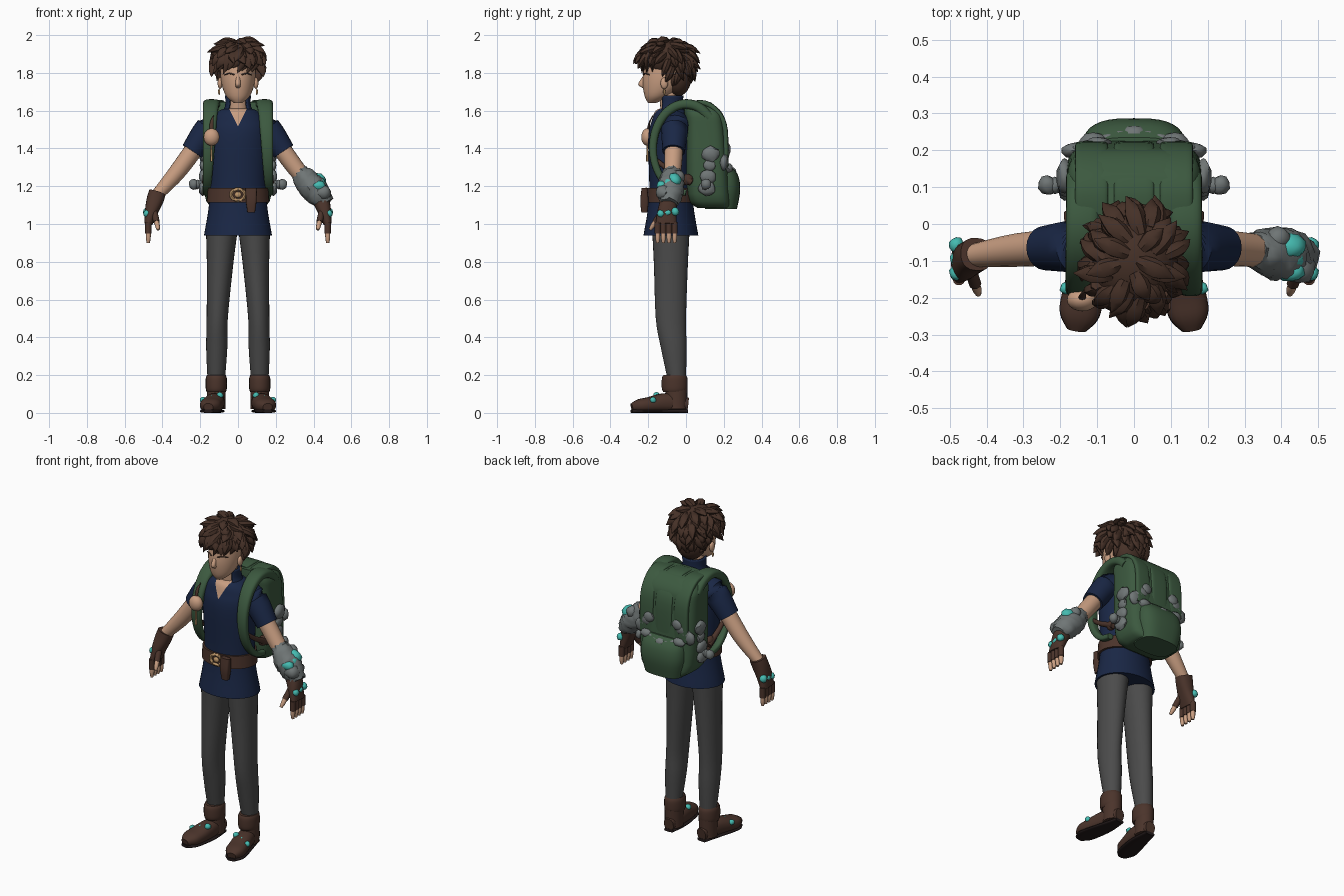
import bpy, bmesh, math, random
from math import sin, cos, pi, sqrt
from mathutils import Vector, Matrix

random.seed(4)
default_cube = bpy.data.objects.get("Cube")
if default_cube:
    bpy.data.objects.remove(default_cube, do_unlink=True)


def material(name, *rgb):
    mat = bpy.data.materials.new(name)
    mat.use_nodes = True
    mat.diffuse_color = (*rgb, 1)
    mat.node_tree.nodes["Principled BSDF"].inputs["Base Color"].default_value = (*rgb, 1)
    return mat


skin = material("skin", .58, .34, .22)
hair = material("hair_brown", .06, .03, .02)
navy = material("navy_cloth", .01, .02, .06)
trouser_grey = material("trouser_grey", .07, .07, .07)
leather = material("brown_leather", .07, .034, .024)
dark_sole = material("dark_sole", .016, .01, .01)
green = material("pack_green", .045, .1, .05)
stone = material("stone_grey", .16, .18, .18)
teal = material("teal_crystal", .06, .5, .44)
brass = material("brass", .5, .3, .14)


def smooth_path(rows, steps):
    """Smoothly interpolate rows of position and radii."""
    padded = [rows[0], *rows, rows[-1]]
    for before, start, end, after in zip(padded, padded[1:], padded[2:], padded[3:]):
        leave, arrive = (end - before) / 2, (after - start) / 2
        for step in range(steps):
            t = step / steps
            ease = t * t * (3 - 2 * t)
            yield start.lerp(end, ease) + leave * t * (1 - t) ** 2 - arrive * t * t * (1 - t)
    yield rows[-1]


def sweep(bm, rows, segments=20, steps=4, level=False, power=2, cap=True):
    """Skin rings (x, y, z, half width, half depth) along a path; depth may be left out."""
    path = list(smooth_path([Vector((*row, row[-1])[:5]) for row in rows], steps))
    rings = []
    for i, row in enumerate(path):
        across, deep = Vector((1, 0, 0)), Vector((0, 1, 0))
        if not level:
            tangent = (path[min(i + 1, len(path) - 1)] - path[max(i - 1, 0)]).to_3d().normalized()
            hint = across if abs(tangent.x) < .8 else deep
            across = (hint - tangent * hint.dot(tangent)).normalized()
            deep = tangent.cross(across)
        ring = []
        for k in range(segments):
            angle = math.tau * k / segments
            u, v = (math.copysign(abs(n) ** (2 / power), n) for n in (cos(angle), sin(angle)))
            ring.append(bm.verts.new(row.to_3d() + across * u * row[3] + deep * v * row[4]))
        rings.append(ring)
    for lower, upper in zip(rings, rings[1:]):
        for k in range(segments):
            bm.faces.new((lower[k - 1], lower[k], upper[k], upper[k - 1]))
    if cap:
        bm.faces.new(rings[0])
        bm.faces.new(rings[-1])


def ball(bm, centre, size, rough=0, detail=3):
    placement = Matrix.Translation(centre) @ Matrix.Diagonal((*size, 1))
    made = bmesh.ops.create_icosphere(bm, subdivisions=detail, radius=1, matrix=placement)
    for vert in made["verts"]:
        vert.co += (vert.co - Vector(centre)) * random.uniform(-rough, rough)


def finish(name, bm, *materials, mirror=False, rule=None):
    bmesh.ops.recalc_face_normals(bm, faces=bm.faces)
    for face in bm.faces:
        face.smooth = True
        if rule:
            face.material_index = int(rule(face.calc_center_median()))
    mesh = bpy.data.meshes.new(name)
    bm.to_mesh(mesh)
    bm.free()
    for mat in materials:
        mesh.materials.append(mat)
    mesh.set_sharp_from_angle(angle=math.radians(45))
    part = bpy.data.objects.new(name, mesh)
    bpy.context.collection.objects.link(part)
    if mirror:
        part.modifiers.new("other_side", "MIRROR")
    return part


def tube(name, mat, rows, mirror=False, **options):
    bm = bmesh.new()
    sweep(bm, rows, **options)
    return finish(name, bm, mat, mirror=mirror)


def blob(name, mat, centre, size, mirror=False):
    bm = bmesh.new()
    ball(bm, centre, size)
    return finish(name, bm, mat, mirror=mirror)


def scatter(name, mat, count, centre, spread, size, mirror=False):
    """A row of rough lumps strung evenly along the spread direction."""
    bm = bmesh.new()
    for i in range(count):
        offset = Vector(spread) * (2 * i / (count - 1) - 1)
        scale = random.uniform(.8, 1.2)
        ball(bm, Vector(centre) + offset, [s * scale for s in size], rough=.1, detail=2)
    return finish(name, bm, mat, mirror=mirror)


def column(x, y, *rows):
    return [(x, y, *row) for row in rows]


# Head, neck and face
tube("face", skin, [(0, -.18, 1.64, .02), (0, -.15, 1.68, .065, .07), (0, -.11, 1.77, .092, .12),
                    (0, -.1, 1.9, .09, .11)], level=True, segments=32)
tube("neck", skin, [(0, -.07, 1.55, .06), (0, -.1, 1.72, .045)], level=True)
tube("nose", skin, [(0, -.22, 1.78, .01), (0, -.235, 1.74, .014, .018), (0, -.22, 1.72, .01)], level=True)
blob("lips", skin, (0, -.21, 1.69), (.02, .01, .006))
blob("ears", skin, (.095, -.115, 1.745), (.013, .02, .03), mirror=True)
blob("earrings", brass, (.1, -.115, 1.7), (.006, .006, .016), mirror=True)
tube("eyebrows", hair, [(.02, -.226, 1.79, .004), (.045, -.216, 1.797, .004), (.07, -.195, 1.79, .003)],
     mirror=True, segments=8)

# Hair mass
blob("hair_crown", hair, (0, -.1, 1.875), (.118, .13, .1))
blob("hair_nape", hair, (0, -.045, 1.775), (.09, .073, .1))

# Overlapping pointed locks spiralling down from the crown, then the fringe
bm = bmesh.new()
crown = Vector((0, -.1, 1.86))
lock_count = 110
golden_angle = pi * (3 - sqrt(5))
for i in range(lock_count):
    height = 1 - 1.85 * (i + .5) / lock_count
    turn = i * golden_angle
    reach = sqrt(1 - height * height)
    out = Vector((cos(turn) * reach, sin(turn) * reach, height))
    over_face = out.y < -.15 and height < .25
    over_cheek = out.y < .15 and height < -.2
    if over_face or over_cheek:
        continue
    flow = (out * height - Vector((0, 0, 1))).normalized()
    flow += out.cross(flow) * random.uniform(-.7, .8)
    root = crown + out * .103
    root.y += .02 * (out.y - min(height, 0))
    length = random.uniform(.065, .1)
    middle = root + flow * length / 2 + out * .019
    tip = root + flow * length + out * random.uniform(.015, .035)
    sweep(bm, [(*root, .018), (*middle, .026, .02), (*tip, .001)], segments=7, steps=3)
fringe_count = 9
for i in range(fringe_count):
    side = 2 * i / (fringe_count - 1) - 1
    brow = Vector((side * .1, -.1 - .135 * sqrt(1 - .67 * side * side), 1.865))
    root = brow + Vector((0, .015, .04))
    tip = brow + Vector((-.03, 0, random.uniform(-.065, -.035) - abs(side) * .02))
    sweep(bm, [(*root, .018), (*brow, .027, .018), (*tip, .001)], segments=7, steps=3)
finish("hair_locks", bm, hair)

# Shirt with a cut-in V neck
spine = -.08
neck_point = Vector((0, 0, 1.515))
neck_slope = .5


def chest_faces(mesh):
    return [f for f in mesh.faces if f.calc_center_median().y < spine and f.calc_center_median().z > 1.45]


def inside_neckline(point):
    return point.y < spine and abs(point.x) < (point.z - neck_point.z) * neck_slope


bm = bmesh.new()
sweep(bm, column(0, spine, (.94, .18, .145), (1.15, .15, .115), (1.45, .16, .12), (1.55, .145, .1),
                 (1.6, .1, .08), (1.615, .045, .04)), segments=40, steps=6, level=True)
for direction in (-1, 1):
    front = chest_faces(bm)
    geometry = set(front)
    for face in front:
        geometry.update(face.edges, face.verts)
    bmesh.ops.bisect_plane(bm, geom=list(geometry), plane_co=neck_point,
                           plane_no=(direction, 0, -neck_slope))
finish("shirt", bm, navy, skin, rule=inside_neckline)

# Standing collar, open at the front
bm = bmesh.new()
sweep(bm, column(0, spine, (1.57, .1, .085), (1.62, .07, .066), (1.68, .068, .066)),
      segments=32, level=True, cap=False)
opening = [f for f in bm.faces if f.calc_center_median().y < spine - abs(f.calc_center_median().x)]
bmesh.ops.delete(bm, geom=opening, context="FACES")
collar = finish("collar", bm, navy)
collar.modifiers.new("thickness", "SOLIDIFY").thickness = .01

# Belt, buckle and hanging pouch
belt_height = 1.155
tube("belt", leather, column(0, spine, (belt_height - .04, .165, .13), (belt_height + .035, .16, .125)),
     level=True, segments=40)
bm = bmesh.new()
buckle_turns = [math.tau * i / 16 for i in range(17)]
sweep(bm, [(.037 * sin(a), -.21, belt_height + .03 * cos(a), .009) for a in buckle_turns],
      segments=8, steps=1)
ball(bm, (0, -.21, belt_height), (.018, .01, .016))
finish("buckle", bm, brass)
tube("belt_pouch", leather, column(.07, -.22, (1.19, .03, .015), (1.12, .028, .022), (1.06, .02, .016)),
     level=True, power=4)

# Trouser legs
hip, knee, ankle = Vector((.085, spine, .98)), Vector((.11, spine, .5)), Vector((.115, -.05, .19))
tube("trouser_legs", trouser_grey, [(*hip, .085, .1), (*hip.lerp(knee, .4), .07, .09), (*knee, .056, .08),
     (*knee.lerp(ankle, .5), .056, .068), (*ankle, .047, .05)], mirror=True, level=True, segments=28)

# Boots
foot = [(.11, .01, .045, .03, .035), (.12, -.1, .055, .05), (.14, -.2, .043, .057, .04),
        (.15, -.25, .038, .052, .034), (.157, -.287, .03, .025, .02)]
tube("boot_feet", leather, foot, mirror=True, power=2.4)
tube("boot_soles", dark_sole, [(x, y - .002, .009, width[0], .009) for x, y, z, *width in foot],
     mirror=True, power=3)
tube("boot_shafts", leather, column(ankle.x, ankle.y, (.02, .05, .055), (.13, .05, .058)),
     mirror=True, level=True)
tube("boot_cuffs", leather, column(ankle.x, -.06, (.11, .05, .06), (.13, .056, .068), (.18, .056, .068),
                                   (.2, .05, .06)), mirror=True, level=True)
scatter("boot_crystals", teal, 3, (.14, -.165, .08), (.045, -.01, -.012), (.015, .015, .015), mirror=True)

# Sleeves and arms
shoulder, elbow, wrist = Vector((.16, -.06, 1.5)), Vector((.31, -.07, 1.29)), Vector((.432, -.085, 1.15))
cuff = shoulder.lerp(elbow, .55)
tube("sleeves", navy, [(.1, -.06, 1.53, .075), (*shoulder, .072), (*cuff, .06)], mirror=True)
tube("arms", skin, [(*shoulder, .05), (*elbow, .046), (*wrist, .032)], mirror=True)

# Fingerless gloves with bare fingertips
palm, knuckles = Vector((.457, -.1, 1.07)), Vector((.475, -.105, 1))
finger_reach, thumb_reach = Vector((0, 0, -.055)), Vector((-.01, -.03, -.045))
gloves, tips = bmesh.new(), bmesh.new()
sweep(gloves, [(*wrist.lerp(palm, -.2), .045), (*wrist.lerp(palm, .3), .045), (*palm, .036, .05),
               (*knuckles, .022, .056)], power=2.4)
digits = [(knuckles + Vector((0, (i - 1.5) * .03, .01)), finger_reach) for i in range(4)]
digits.append((palm + Vector((-.015, -.03, -.01)), thumb_reach))
for base, reach in digits:
    sweep(gloves, [(*base, .017), (*(base + reach * 1.1), .017)], segments=10)
    sweep(tips, [(*(base + reach * .8), .013), (*(base + reach * 1.5), .013),
                 (*(base + reach * 2), .008)], segments=10)
finish("gloves", gloves, leather, mirror=True)
finish("fingertips", tips, skin, mirror=True)
scatter("glove_crystals", teal, 3, (.482, -.095, 1.06), (0, .038, .005), (.02, .021, .021), mirror=True)

# Stone bracer with crystals on the left forearm
bm = bmesh.new()
sweep(bm, [(*elbow.lerp(wrist, .1 + .3 * i), .045 + .027 * sin(pi * i / 4)) for i in range(5)])
for vert in bm.verts:
    vert.co += Vector(random.uniform(-.005, .005) for axis in "xyz")
finish("bracer", bm, stone)
bracer_middle = elbow.lerp(wrist, .65)
scatter("bracer_lumps", stone, 4, bracer_middle + Vector((.03, 0, .01)), (.03, -.04, -.04), (.036, .036, .036))
scatter("bracer_crystals", teal, 3, bracer_middle + Vector((.033, -.015, .018)), (.005, -.035, -.015),
        (.042, .032, .034))

# Backpack body and pocket
tube("backpack", green, [(0, .15, 1.085, .13, .09), (0, .12, 1.16, .178, .115), (0, .105, 1.5, .181, .106),
     (0, .09, 1.59, .175, .1), (0, .06, 1.645, .13, .07)], level=True, power=4, segments=40)
tube("pack_pocket", green, column(0, .185, (1.08, .12, .085), (1.18, .142, .102), (1.26, .138, .09),
                                  (1.31, .12, .05)), level=True, power=3, segments=36)

# Raised panels following the back of the pack
back_line = [(.01, 1.635), (.1, 1.64), (.17, 1.59), (.207, 1.5), (.21, 1.3)]
for name, x, width in (("pack_centre_panel", 0, .055), ("pack_side_panels", .115, .045)):
    tube(name, green, [(x, y, z, width, .014) for y, z in back_line], mirror=x > 0, power=4)

# Shoulder straps looping from the pack top around to its base
strap = []
for i in range(-2, 9):
    part = i / 8
    strap.append((.14 + .03 * part, -.175 * sin(pi * part), 1.4 + .235 * cos(pi * part),
                  .045 - .028 * part, .026 - .01 * part))
tube("shoulder_straps", green, strap, mirror=True, power=3)
tube("lower_slings", leather, [(.158, -.16, 1.34, .012), (.17, spine, 1.28, .014), (.172, .03, 1.22, .018)],
     mirror=True)
blob("hip_pouches", leather, (.165, .005, 1.235), (.022, .034, .03), mirror=True)

# Stone fittings on the pack sides and growths on its back
scatter("side_fittings", stone, 4, (.188, .12, 1.28), (0, .01, .09), (.018, .042, .036), mirror=True)
scatter("side_knobs", stone, 3, (.215, .105, 1.21), (.02, 0, 0), (.022, .025, .027), mirror=True)
scatter("pocket_growths", stone, 4, (.055, .225, 1.285), (.055, -.01, .01), (.034, .032, .024), mirror=True)
scatter("back_growths", stone, 4, (.125, .21, 1.36), (.03, -.01, -.035), (.04, .018, .036), mirror=True)

# Charm with a plume and tassel on the right strap
charm = Vector((-.14, -.205, 1.46))
blob("charm", skin, charm, (.042, .032, .046))
tube("charm_plume", leather, [(*charm, .01), (*(charm + Vector((0, .01, .07))), .01, .005),
                              (*(charm + Vector((.01, .03, .115))), .002)], segments=8)
tube("charm_tassel", brass, [(*charm, .004), (*(charm - Vector((0, 0, .13))), .006)], segments=8)
